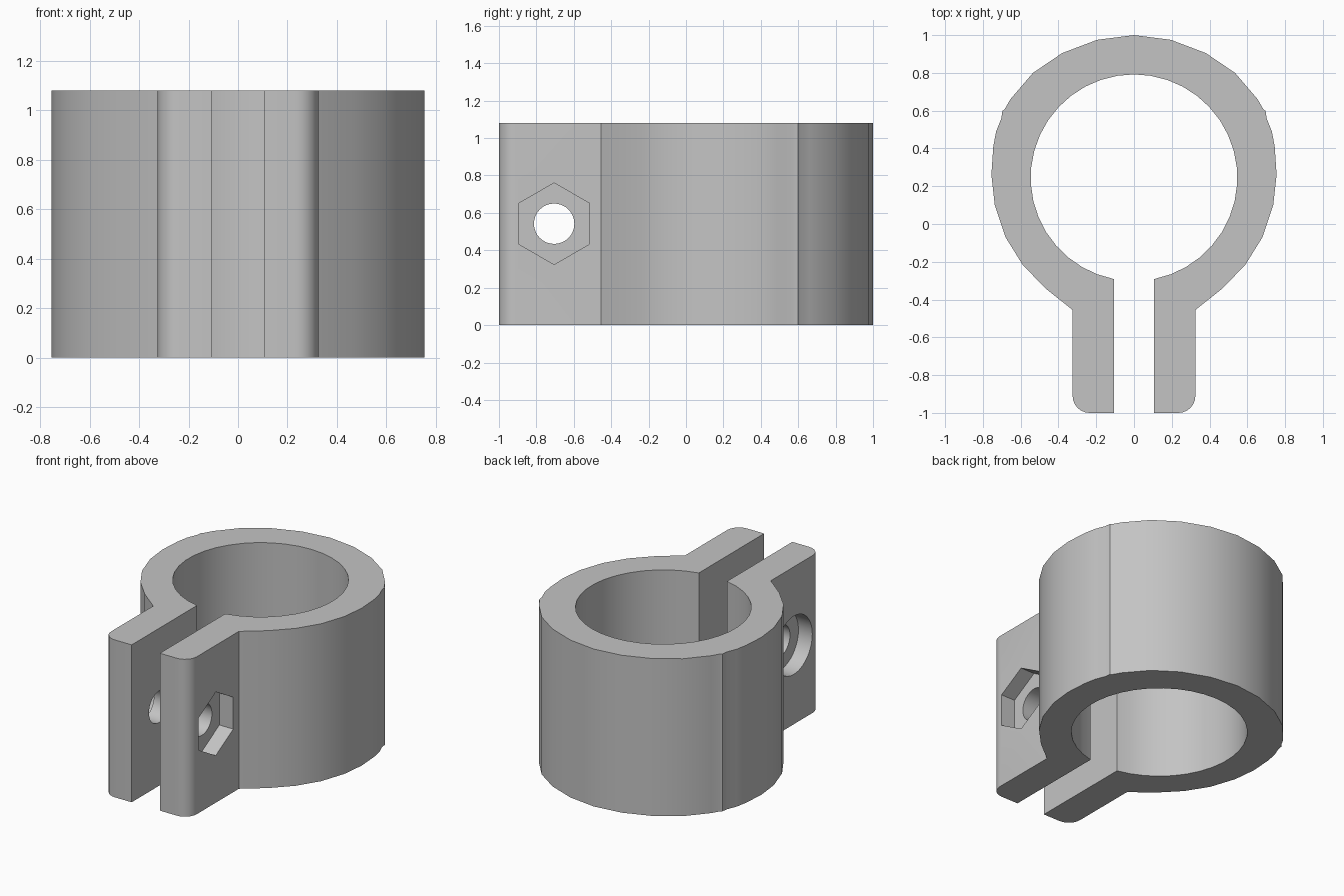
import bpy, bmesh
from math import sin, cos, pi, asin, radians
from mathutils import Matrix

cube = bpy.data.objects.get("Cube")
if cube:
    bpy.data.objects.remove(cube, do_unlink=True)

HEIGHT = 1.08
RING_Y, BORE = 0.245, 0.547
SLOT, TAB, CORNER = 0.107, 0.325, 0.09
BOLT_Y, BOLT_Z = -0.705, 0.542

grey = bpy.data.materials.new("plain grey")
grey.use_nodes = True
grey.diffuse_color = (0.55, 0.55, 0.55, 1)
grey.node_tree.nodes["Principled BSDF"].inputs["Base Color"].default_value = (0.55, 0.55, 0.55, 1)


def make_object(name, bm):
    bmesh.ops.recalc_face_normals(bm, faces=bm.faces[:])
    mesh = bpy.data.meshes.new(name)
    bm.to_mesh(mesh)
    bm.free()
    mesh.materials.append(grey)
    obj = bpy.data.objects.new(name, mesh)
    bpy.context.collection.objects.link(obj)
    return obj


def x_cutter(name, radius, sides, x0, x1):
    """Prism lying along x at the bolt position, with a corner on top."""
    bm = bmesh.new()
    ring = [bm.verts.new((x0, BOLT_Y + radius * sin(2 * pi * i / sides),
                          BOLT_Z + radius * cos(2 * pi * i / sides))) for i in range(sides)]
    face = bm.faces.new(ring)
    out = bmesh.ops.extrude_face_region(bm, geom=[face])
    bmesh.ops.translate(bm, vec=(x1 - x0, 0, 0),
                        verts=[v for v in out["geom"] if isinstance(v, bmesh.types.BMVert)])
    obj = make_object(name, bm)
    obj.hide_render = True
    return obj


# Half outline: outer ring with its small side step, down to the tab
half = [(0, 1), (0.195, 0.975), (0.38, 0.905), (0.535, 0.80), (0.655, 0.66),
        (0.685, 0.607), (0.697, 0.598), (0.702, 0.56), (0.73, 0.49), (0.745, 0.41),
        (0.755, 0.26), (0.737, 0.10), (0.68, -0.07), (0.59, -0.215), (0.47, -0.34),
        (TAB, -0.455)]
# Rounded outer tab corner, then the slot face
for i in range(7):
    a = pi / 2 * i / 6
    half.append((TAB - CORNER + CORNER * cos(a), -1 + CORNER - CORNER * sin(a)))
half.append((SLOT, -1))
# Bore, from the slot round to the back
start = asin(SLOT / BORE)
for i in range(19):
    a = start + (pi - start) * i / 18
    half.append((BORE * sin(a), RING_Y - BORE * cos(a)))
half[-1] = (0, RING_Y + BORE)

# Clamp body: mirrored outline raised to full height
outline = half + [(-x, y) for x, y in reversed(half[1:-1])]
bm = bmesh.new()
base = bm.faces.new([bm.verts.new((x, y, 0)) for x, y in outline])
out = bmesh.ops.extrude_face_region(bm, geom=[base])
bmesh.ops.translate(bm, vec=(0, 0, HEIGHT),
                    verts=[v for v in out["geom"] if isinstance(v, bmesh.types.BMVert)])
clamp = make_object("clamp_body", bm)

# Bolt hole, hexagonal nut pocket and round bolt head recess
cutters = [x_cutter("bolt_hole_cutter", 0.108, 32, -0.5, 0.5),
           x_cutter("nut_pocket_cutter", 0.218, 6, 0.22, 0.5),
           x_cutter("bolt_head_cutter", 0.2, 40, -0.5, -0.22)]
bpy.ops.object.select_all(action='DESELECT')
bpy.context.view_layer.objects.active = clamp
clamp.select_set(True)
for cutter in cutters:
    mod = clamp.modifiers.new(cutter.name, 'BOOLEAN')
    mod.operation = 'DIFFERENCE'
    mod.solver = 'EXACT'
    mod.object = cutter
    bpy.ops.object.modifier_apply(modifier=mod.name)
for cutter in cutters:
    bpy.data.objects.remove(cutter, do_unlink=True)

bpy.ops.object.shade_smooth_by_angle(angle=radians(25))
